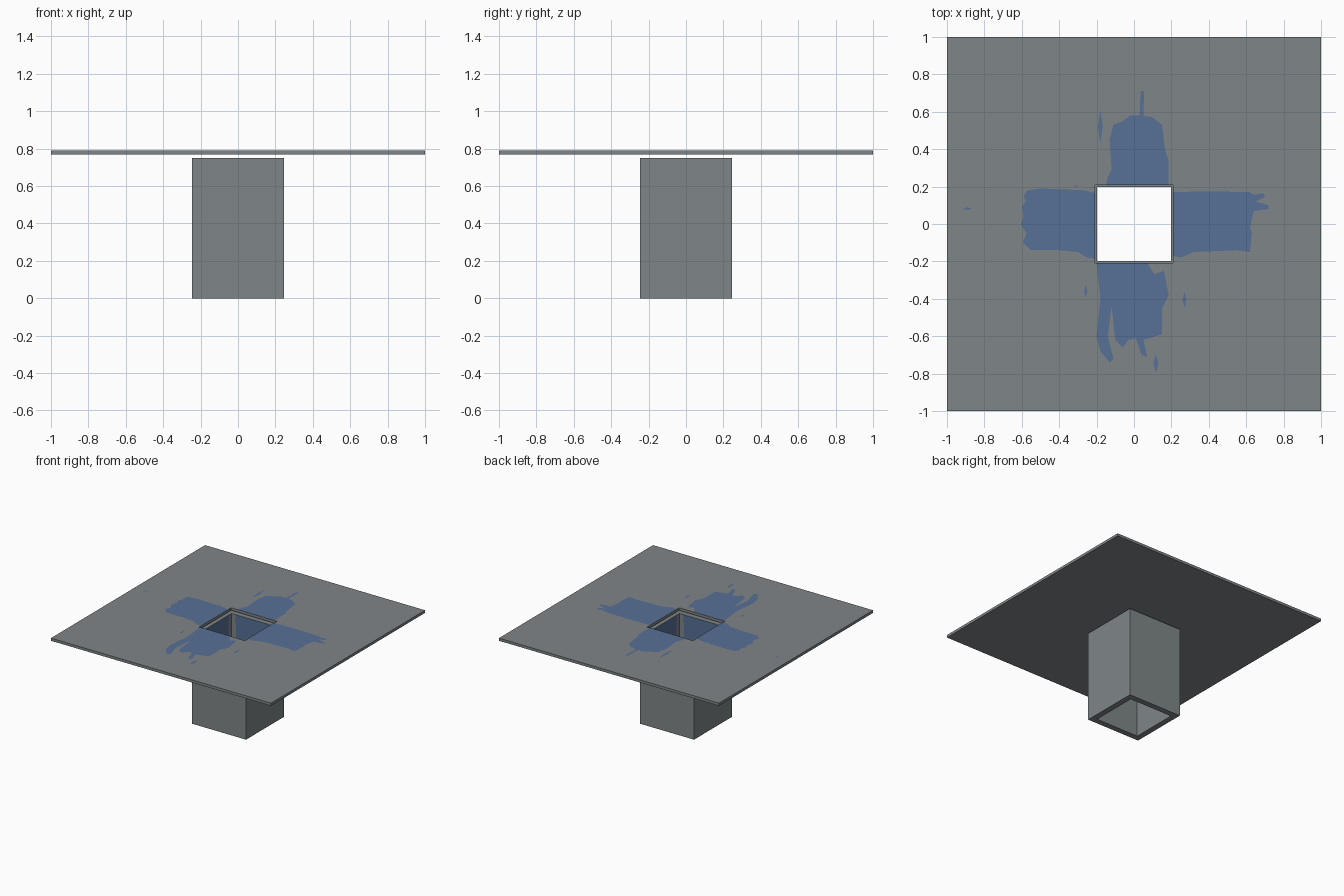
import bpy, bmesh
from mathutils import Vector

if "Cube" in bpy.data.objects:
    bpy.data.objects.remove(bpy.data.objects["Cube"])


def material(name, rgb):
    m = bpy.data.materials.new(name)
    m.diffuse_color = (*rgb, 1)
    m.use_nodes = True
    m.node_tree.nodes["Principled BSDF"].inputs["Base Color"].default_value = m.diffuse_color
    return m


GREY = material("concrete grey", (0.212, 0.235, 0.242))
BLUE = material("stain blue", (0.095, 0.16, 0.31))


def finish(name, bm, mat):
    me = bpy.data.meshes.new(name)
    bm.to_mesh(me)
    bm.free()
    me.materials.append(mat)
    ob = bpy.data.objects.new(name, me)
    bpy.context.collection.objects.link(ob)
    return ob


def square_frame(name, outer, inner, z0, z1):
    """Square block with a square hole straight through it."""
    bm = bmesh.new()
    corners = [(-1, -1), (1, -1), (1, 1), (-1, 1)]
    rings = [[bm.verts.new((x * r, y * r, z)) for x, y in corners]
             for r, z in ((outer, z0), (outer, z1), (inner, z1), (inner, z0))]
    for k in range(4):
        a, b = rings[k], rings[(k + 1) % 4]
        for i in range(4):
            j = (i + 1) % 4
            bm.faces.new((a[i], a[j], b[j], b[i]))
    bmesh.ops.recalc_face_normals(bm, faces=bm.faces)
    return finish(name, bm, GREY)


def stain(name, points, normal):
    """Thin flat patch facing the given direction."""
    bm = bmesh.new()
    f = bm.faces.new([bm.verts.new(p) for p in points])
    f.normal_update()
    if f.normal.dot(Vector(normal)) < 0:
        f.normal_flip()
    bmesh.ops.triangulate(bm, faces=bm.faces)
    finish(name, bm, BLUE)


# Hollow post and the slab floating just above it
square_frame("hollow_post", 0.245, 0.197, 0, 0.75)
square_frame("top_slab", 1.0, 0.208, 0.768, 0.79)

# Ragged stains spreading from the hole across the slab
H = 0.208
STAINS = {
    "right_stain": [(H, -.17), (.25, -.18), (.32, -.15), (.55, -.14), (.62, -.15), (.63, -.05),
                    (.62, -.02), (.64, .07), (.72, .08), (.72, .1), (.65, .12), (.70, .145),
                    (.69, .165), (.64, .155), (.62, .17), (.4, .175), (H, .17)],
    "left_stain": [(-H, .165), (-.27, .18), (-.5, .19), (-.57, .18), (-.59, .15), (-.58, .12),
                   (-.60, .09), (-.59, .04), (-.605, 0), (-.575, -.05), (-.595, -.1),
                   (-.55, -.14), (-.4, -.14), (-.3, -.15), (-.25, -.18), (-H, -.185)],
    "back_stain": [(-.15, H), (-.14, .25), (-.12, .29), (-.13, .45), (-.11, .53), (-.06, .55),
                   (-.02, .58), (.03, .58), (.035, .71), (.055, .71), (.05, .58), (.1, .57),
                   (.15, .53), (.165, .4), (.185, .34), (.185, H)],
    "front_stain": [(-.2, -H), (-.18, -.4), (-.2, -.6), (-.18, -.68), (-.13, -.74), (-.11, -.72),
                    (-.14, -.6), (-.12, -.44), (-.1, -.62), (-.06, -.66), (-.03, -.62),
                    (.01, -.61), (.04, -.7), (.07, -.71), (.05, -.62), (.15, -.59), (.15, -.45),
                    (.185, -.38), (.16, -.25), (.11, -.27), (.07, -H)],
}
for name, pts in STAINS.items():
    stain(name, [(x, y, 0.7915) for x, y in pts], (0, 0, 1))

# Small stray splashes: centre and half size
for i, (x, y, w, h) in enumerate([(-.18, .52, .013, .09), (-.258, -.36, .01, .03),
                                  (.27, -.405, .01, .045), (.117, -.745, .014, .05),
                                  (-.89, .082, .025, .007), (-.31, .203, .02, .004)]):
    stain(f"splash_{i}", [(x - w, y, .7915), (x, y - h, .7915), (x + w, y, .7915),
                          (x, y + h, .7915)], (0, 0, 1))

# Stains running down the inside walls of the post
DRIP = [(-.16, .75), (-.15, .5), (-.12, .42), (-.05, .46), (.02, .38), (.08, .45),
        (.13, .41), (.15, .52), (.16, .75)]
for side in (-1, 1):
    d = side * 0.195
    stain("inner_drip_x", [(d, u, z) for u, z in DRIP], (-side, 0, 0))
    stain("inner_drip_y", [(u, d, z) for u, z in DRIP], (0, -side, 0))
